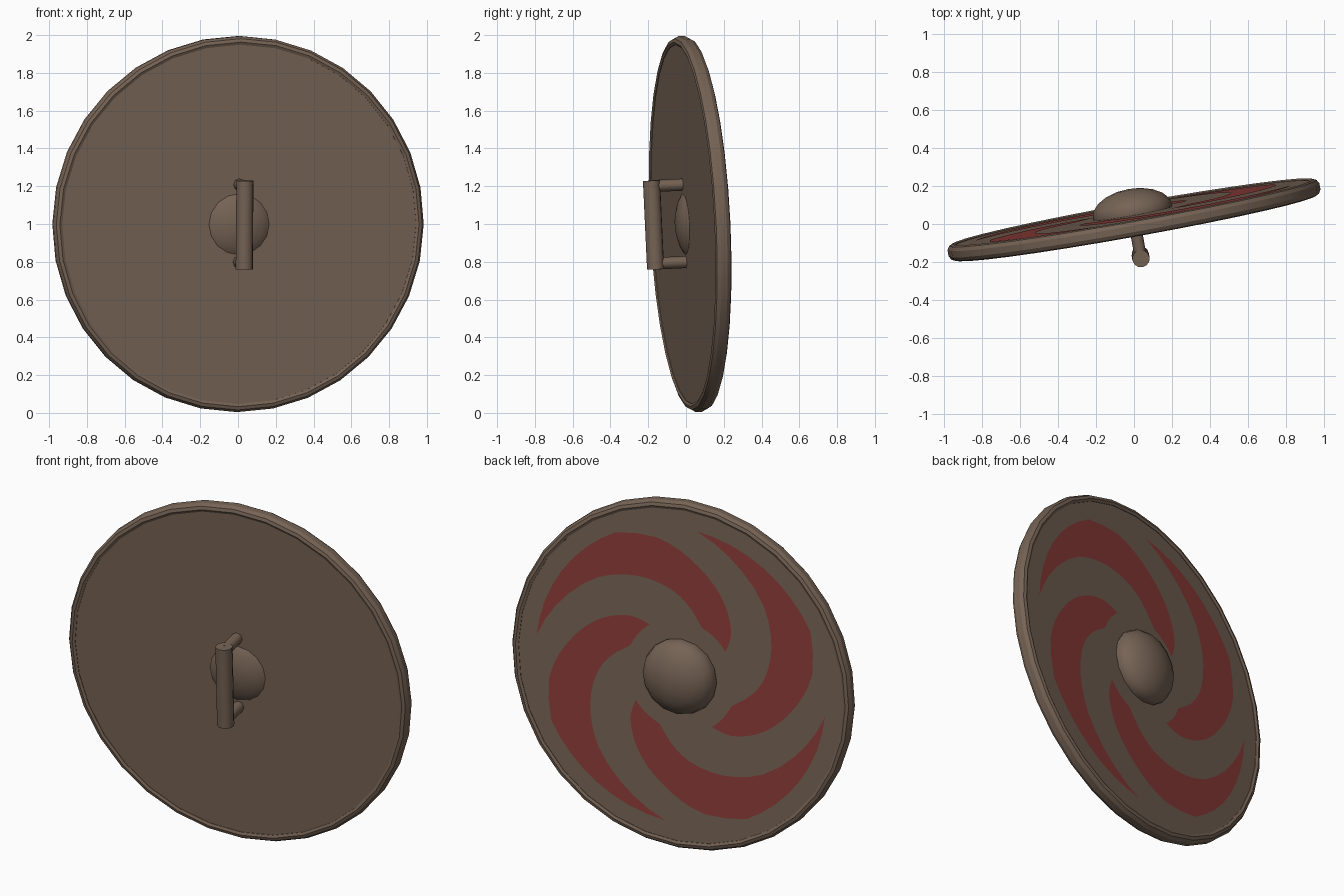
import bpy, math
from mathutils import Matrix, Vector

if "Cube" in bpy.data.objects:
    bpy.data.objects.remove(bpy.data.objects["Cube"])

# The shield is modelled upright (local y = painted side), then leaned as a whole
LEAN = (Matrix.Translation((0, 0.022, 1.0))
        @ Matrix.Rotation(math.radians(10.2), 4, 'Z')
        @ Matrix.Rotation(math.radians(2.7), 4, 'X'))


def material(name, rgb):
    m = bpy.data.materials.new(name)
    m.diffuse_color = (*rgb, 1)
    m.use_nodes = True
    m.node_tree.nodes["Principled BSDF"].inputs["Base Color"].default_value = m.diffuse_color
    return m


brown = material("brown wood", (0.18, 0.125, 0.09))
red = material("red paint", (0.26, 0.045, 0.04))


def make(name, verts, faces, mat, smooth=None):
    me = bpy.data.meshes.new(name)
    me.from_pydata(verts, [], faces)
    ob = bpy.data.objects.new(name, me)
    bpy.context.collection.objects.link(ob)
    me.materials.append(mat)
    ob.matrix_world = LEAN
    bpy.ops.object.select_all(action='DESELECT')
    ob.select_set(True)
    bpy.context.view_layer.objects.active = ob
    bpy.ops.object.mode_set(mode='EDIT')
    bpy.ops.mesh.select_all(action='SELECT')
    bpy.ops.mesh.remove_doubles(threshold=0.0001)
    if name != "painted_blades":
        bpy.ops.mesh.normals_make_consistent(inside=False)
    bpy.ops.object.mode_set(mode='OBJECT')
    if smooth:
        bpy.ops.object.shade_smooth_by_angle(angle=math.radians(smooth))
    return ob


def lathe(name, profile, sides, mat, closed=False, smooth=None, rot=Matrix(), at=(0, 0, 0)):
    """Spin (radius, depth) points round the local y axis."""
    verts = [rot @ Vector((r * math.sin(a), d, r * math.cos(a))) + Vector(at)
             for a in (2 * math.pi * i / sides for i in range(sides))
             for r, d in profile]
    n = len(profile)
    faces = []
    for i in range(sides):
        j = (i + 1) % sides
        for k in range(n if closed else n - 1):
            l = (k + 1) % n
            faces.append((i * n + k, i * n + l, j * n + l, j * n + k))
    return make(name, verts, faces, mat, smooth)


# Round board
lathe("board", [(0, -0.033), (0.965, -0.033), (0.965, 0.033), (0, 0.033)], 32, brown)

# Bevelled rim
half = [(0.952, 0.036), (0.966, 0.043), (0.984, 0.037), (0.996, 0.017)]
lathe("rim", half + [(r, -d) for r, d in reversed(half)], 32, brown, closed=True, smooth=30)

# Domed boss, poking through both sides
boss = [(0.213 * math.sin(math.pi * k / 10), 0.044 - 0.121 * math.cos(math.pi * k / 10))
        for k in range(11)]
lathe("boss", boss, 16, brown, smooth=60)

# Hand grip and its two pegs
grip = [(0, -0.235), (0.046, -0.235), (0.046, 0.235), (0, 0.235)]
lathe("grip", grip, 12, brown, smooth=40, rot=Matrix.Rotation(math.pi / 2, 3, 'X'),
      at=(0, -0.197, 0.004))
for side, z in (("upper", 0.21), ("lower", -0.2)):
    peg = [(0, -0.19), (0.032, -0.19), (0.032, -0.02), (0, -0.02)]
    lathe(side + "_grip_peg", peg, 8, brown, smooth=50, at=(0, 0, z))


# Four painted swirl blades: each lies between two spirals given as (radius, degrees)
LEAD = [(0.32, 36), (0.41, 45), (0.53, 63), (0.65, 82), (0.777, 100), (0.85, 118)]
TRAIL = [(0.32, 68), (0.35, 75), (0.48, 96), (0.59, 117), (0.68, 135), (0.76, 155), (0.85, 175)]


def angle_at(curve, r):
    for (r0, a0), (r1, a1) in zip(curve, curve[1:]):
        if r <= r1 + 1e-6:
            return a0 + (a1 - a0) * (r - r0) / (r1 - r0)
    return curve[-1][1]


NR, NA = 16, 8
verts, faces = [], []
for blade in range(4):
    base = len(verts)
    for i in range(NR + 1):
        r = 0.32 + 0.53 * i / NR
        a0, a1 = angle_at(LEAD, r), angle_at(TRAIL, r)
        for j in range(NA + 1):
            a = math.radians(a0 + (a1 - a0) * j / NA + 90 * blade)
            verts.append((-r * math.cos(a), 0.036, r * math.sin(a)))
    for i in range(NR):
        for j in range(NA):
            v = base + i * (NA + 1) + j
            faces.append((v, v + NA + 1, v + NA + 2, v + 1))
blades = make("painted_blades", verts, faces, red)
if blades.data.polygons[0].normal.y < 0:
    blades.data.flip_normals()
